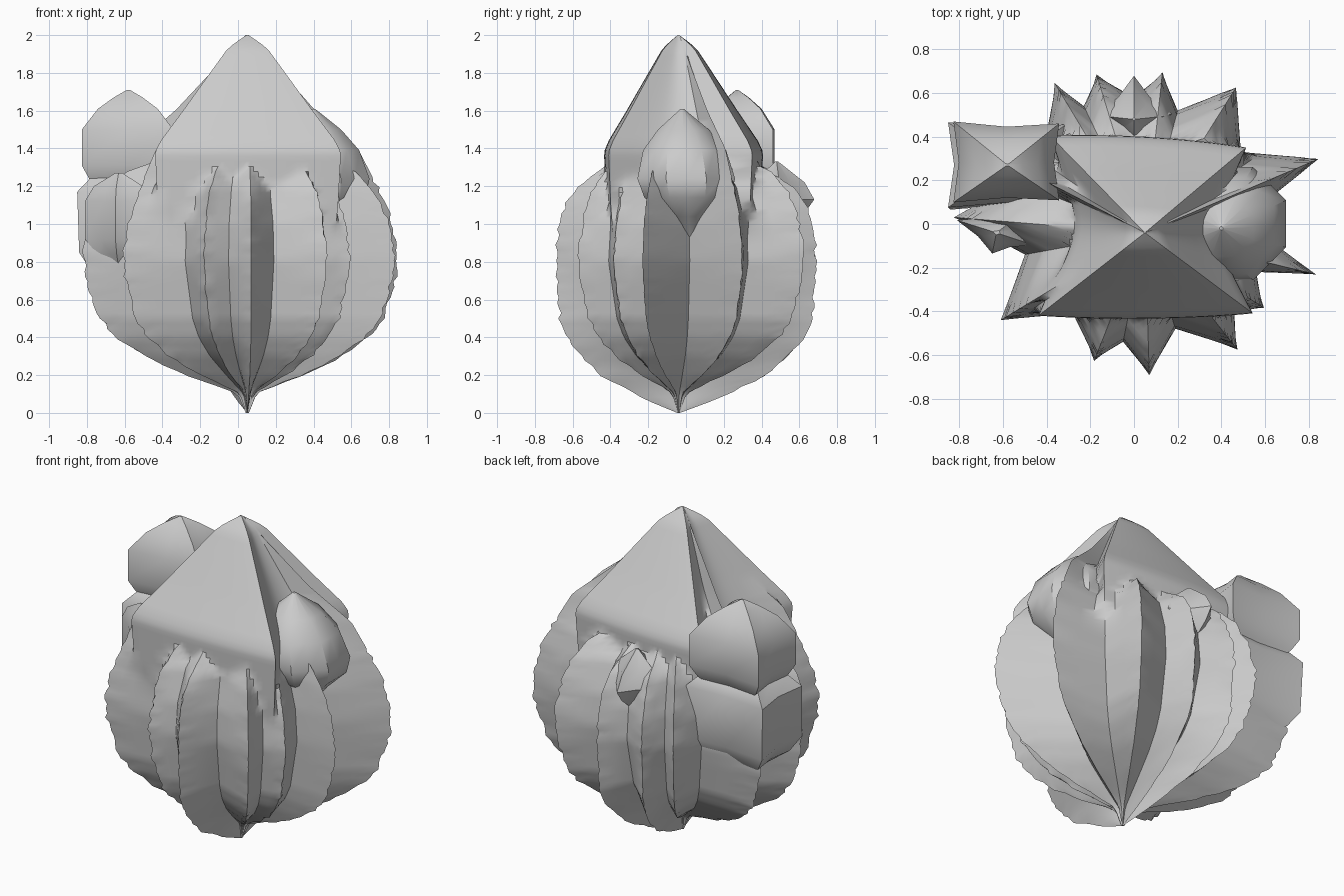
import bpy, bmesh, math, random
from mathutils import Vector

random.seed(4)
if "Cube" in bpy.data.objects:
    bpy.data.objects.remove(bpy.data.objects["Cube"])

skin = bpy.data.materials.new("plain_grey")
skin.use_nodes = True
GREY = (0.6, 0.6, 0.6, 1)
skin.diffuse_color = GREY
skin.node_tree.nodes["Principled BSDF"].inputs["Base Color"].default_value = GREY


def lerp_table(table, z):
    """Piecewise linear lookup in (height, value) pairs."""
    if z <= table[0][0]:
        return table[0][1]
    for (a, u), (b, v) in zip(table, table[1:]):
        if z <= b:
            return u + (v - u) * (z - a) / (b - a)
    return table[-1][1]


def loft(name, rings):
    """Skin equal-length closed rings and close both ends."""
    bm = bmesh.new()
    loops = [[bm.verts.new(p) for p in ring] for ring in rings]
    for low, high in zip(loops, loops[1:]):
        for i in range(len(low)):
            j = (i + 1) % len(low)
            bm.faces.new((low[i], low[j], high[j], high[i]))
    bm.faces.new(loops[0][::-1])
    bm.faces.new(loops[-1])
    bmesh.ops.recalc_face_normals(bm, faces=bm.faces)
    mesh = bpy.data.meshes.new(name)
    bm.to_mesh(mesh)
    bm.free()
    mesh.materials.append(skin)
    obj = bpy.data.objects.new(name, mesh)
    bpy.context.collection.objects.link(obj)
    bpy.ops.object.select_all(action="DESELECT")
    obj.select_set(True)
    bpy.context.view_layer.objects.active = obj
    bpy.ops.object.shade_smooth_by_angle(angle=math.radians(38))
    return obj


CENTRE = Vector((0.05, -0.04))

# Plan of the ribbed body: rib tip, valley, rib tip, valley...
PLAN = [(.07, -.69), (.19, -.48), (.47, -.57), (.46, -.41), (.59, -.38), (.56, -.22),
        (.83, -.23), (.5, .02), (.85, .3), (.49, .33), (.47, .63), (.2, .52),
        (.13, .69), (0, .58), (-.17, .68), (-.23, .54), (-.36, .64), (-.4, .42),
        (-.8, .4), (-.55, .2), (-.82, .03), (-.5, -.14),
        (-.61, -.44), (-.28, -.41), (-.18, -.62), (-.05, -.54)]
KEELS = (0, 12, 14)
SPURS = (4, 8, 18, 22)

# Four-cornered cap at its widest, relative to the centre
CAP = [Vector(p) for p in ((-.5, -.384), (.5, -.374), (.47, .395), (-.44, .45))]
CAP_SIZE = [(.1, 0), (.3, .45), (.5, .72), (.8, .9), (1.1, .96), (1.38, .99), (1.44, .93),
            (1.6, .69), (1.8, .4), (1.93, .21), (1.97, .1), (2, .01)]
RIB = [(0, .01), (.1, .06), (.15, .2), (.2, .38), (.3, .63), (.4, .8), (.5, .9), (.7, .98),
       (.85, 1), (1.05, .94), (1.18, .86), (1.28, .73), (1.5, 0)]
SPUR = RIB[:-3] + [(1.2, .86), (1.4, .73), (1.6, .45), (2, .01)]
VALLEY = [(0, .01), (.1, .06), (.2, .34), (.3, .6), (.4, .78), (.5, .88), (.8, 1),
          (1, .97), (1.2, .84), (1.4, .4), (1.5, 0)]
KEEL = [(0, .01), (.07, .27), (.2, .64), (.35, .87), (.5, .97), (.9, 1),
        (1.1, .93), (1.2, .83), (1.28, .65), (1.38, 0)]


def cap_radius(direction):
    """Distance to the cap outline: bulging front and back, hollow flanks."""
    for a, b in zip(CAP, CAP[1:] + CAP[:1]):
        edge = b - a
        det = direction.x * edge.y - direction.y * edge.x
        t = (a.x * edge.y - a.y * edge.x) / det if abs(det) > 1e-6 else -1
        s = (direction * t - a).dot(edge) / edge.length_squared
        if t > 0 and -1e-6 <= s <= 1 + 1e-6:
            bulge = 0.2 if abs(edge.x) > abs(edge.y) else -1.2
            return t * (1 + bulge * s * (1 - s))
    return 0.4


def rib_scale(i, z):
    if i % 2:
        return lerp_table(VALLEY, z)
    return lerp_table(KEEL if i in KEELS else SPUR if i in SPURS else RIB, z)


SPLIT = 4


def body_ring(z):
    ring = []
    for i, point in enumerate(PLAN):
        j = (i + 1) % len(PLAN)
        for k in range(SPLIT):
            t = k / SPLIT
            arm = Vector(point).lerp(Vector(PLAN[j]), t) - CENTRE
            way = arm.normalized()
            scale = rib_scale(i, z) * (1 - t) + rib_scale(j, z) * t
            r = max(arm.length * scale, cap_radius(way) * lerp_table(CAP_SIZE, z))
            # ragged edge along the ribs
            if k == 0 and i % 2 == 0 and 0.1 < z < 1.25:
                r += random.uniform(-.012, .01)
            ring.append((CENTRE.x + way.x * r, CENTRE.y + way.y * r, z))
    return ring


STEPS = 72
loft("ribbed_body", [body_ring(2 * k / STEPS) for k in range(STEPS + 1)])


def bud(name, apex, base, corners, levels, dent):
    """Small side growth: a polygon plan with dented sides, scaled over heights."""
    rings = []
    top, bottom = levels[-1][0], levels[0][0]
    corners = [Vector(c) for c in corners]
    for z, size in levels:
        mid = Vector(base).lerp(Vector(apex), (z - bottom) / (top - bottom))
        ring = []
        for a, b in zip(corners, corners[1:] + corners[:1]):
            for p in (a, (a + b) / 2 * dent):
                ring.append((mid.x + p.x * size, mid.y + p.y * size, z))
        rings.append(ring)
    return loft(name, rings)


def regular(count, radius, turn=0):
    return [(radius * math.cos(turn + math.tau * k / count),
             radius * math.sin(turn + math.tau * k / count)) for k in range(count)]


SQUARE = [(-.26, -.18), (.25, -.17), (.25, .2), (-.26, .21)]
bud("upper_side_bud", (-.58, .27), (-.58, .27), SQUARE,
    [(1.16, .5), (1.24, .8), (1.31, .95), (1.5, .95), (1.61, .62), (1.67, .3), (1.71, .03)], .9)
bud("lower_side_bud", (-.58, .26), (-.56, .24), [(x * 1.06, y) for x, y in SQUARE],
    [(.68, .4), (.76, .8), (.85, 1), (1.17, 1), (1.24, .75), (1.3, .3)], .9)
bud("small_front_bud", (-.63, -.04), (-.63, -.04), [(-.19, .06), (-.02, -.1), (.18, -.06), (.16, .12)],
    [(.77, .1), (.84, .6), (.92, .95), (1.12, .95), (1.2, .7), (1.27, .1)], .85)
bud("left_side_bud", (.4, -.02), (.47, .02), regular(8, .28, math.pi / 8),
    [(.92, .05), (1.04, .45), (1.14, .88), (1.24, 1), (1.39, .85), (1.5, .52), (1.61, .03)], 1)

# Small thorn on the back
bud("back_thorn", (.0, .48), (.0, .52), regular(4, .18),
    [(1, .2), (1.06, .65), (1.13, .97), (1.22, .75), (1.33, .05)], .85)
